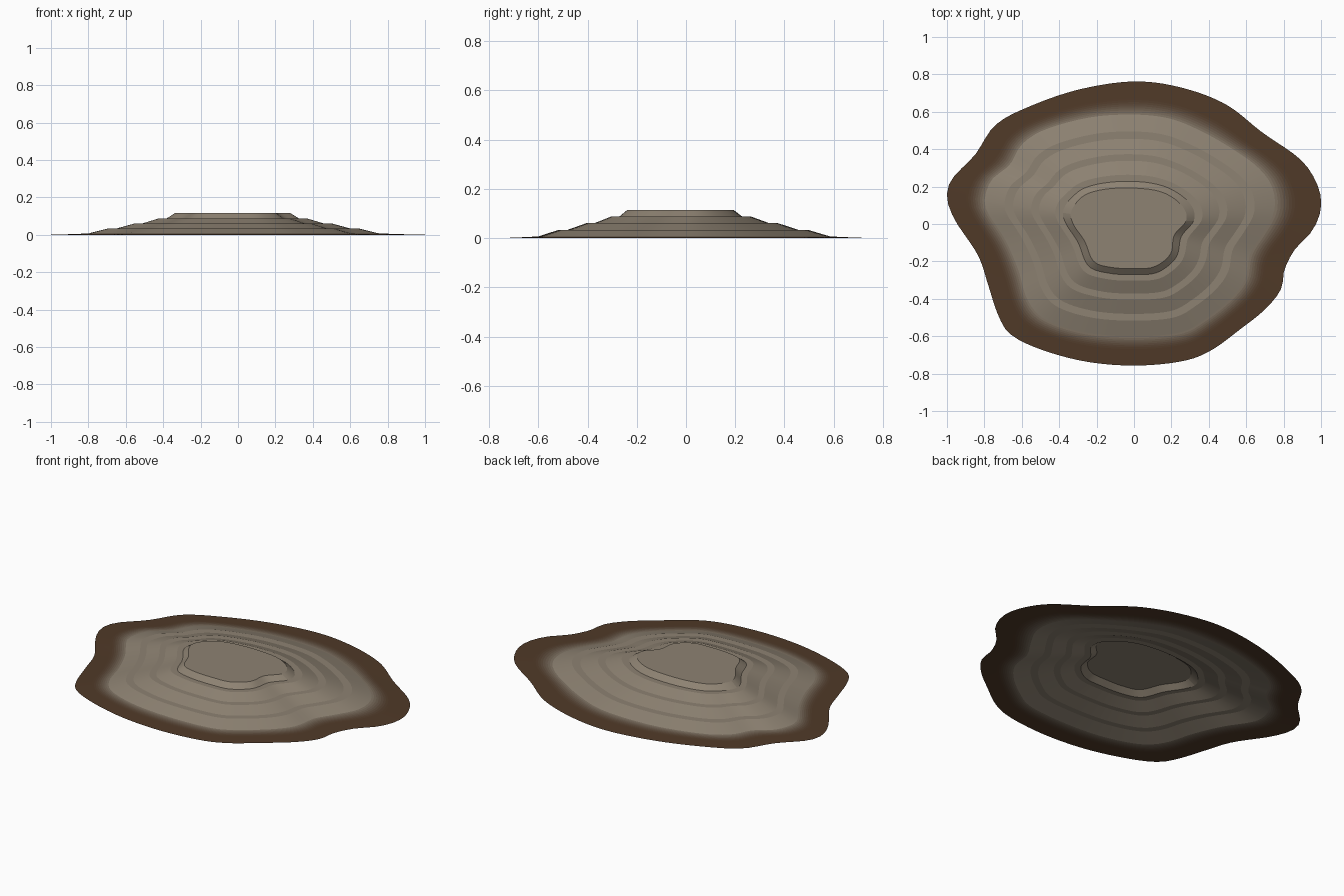
import bpy, bmesh, math
from mathutils import Vector

if "Cube" in bpy.data.objects:
    bpy.data.objects.remove(bpy.data.objects["Cube"])

SEG = 120

# Plan outlines, counter-clockwise from the right side
DIRT = [(1.0, .09), (.98, .21), (.89, .345), (.685, .49), (.49, .64), (.25, .73),
        (0, .762), (-.29, .72), (-.555, .63), (-.74, .53), (-.85, .37), (-.97, .245),
        (-1.0, .145), (-.957, .02), (-.835, -.165), (-.78, -.325), (-.727, -.485),
        (-.66, -.59), (-.5, -.67), (-.26, -.735), (0, -.757), (.25, -.735),
        (.405, -.68), (.565, -.565), (.7, -.457), (.785, -.35), (.805, -.243),
        (.86, -.136), (.957, -.03)]
BASE = [(.75, .07), (.738, .2), (.658, .307), (.513, .41), (.353, .5), (.19, .564),
        (0, .585), (-.235, .57), (-.475, .505), (-.6, .425), (-.663, .318),
        (-.76, .238), (-.797, .142), (-.786, .067), (-.69, -.083), (-.62, -.243),
        (-.57, -.404), (-.476, -.51), (-.262, -.58), (0, -.6), (.246, -.58),
        (.38, -.51), (.513, -.404), (.594, -.297), (.62, -.163), (.685, -.056)]
TOP = [(.28, .02), (.255, .1), (.15, .17), (0, .192), (-.16, .185), (-.27, .15),
       (-.335, .07), (-.325, 0), (-.265, -.09), (-.215, -.2), (-.12, -.232),
       (0, -.238), (.11, -.228), (.195, -.16), (.215, -.06)]


def outline(pts):
    """Smooth closed curve through pts, resampled at equal polar angles."""
    n, dense = len(pts), []
    for i in range(n):
        a, b, c, d = (Vector(pts[(i + k) % n]) for k in (-1, 0, 1, 2))
        for s in range(12):
            t = s / 12
            dense.append(.5 * (2 * b + (c - a) * t + (2 * a - 5 * b + 4 * c - d) * t * t
                               + (3 * b - a - 3 * c + d) * t ** 3))
    polar = sorted((math.atan2(p.y, p.x) % math.tau, p.length) for p in dense)
    polar = ([(polar[-1][0] - math.tau, polar[-1][1])] + polar
             + [(polar[0][0] + math.tau, polar[0][1])])
    out, j = [], 0
    for i in range(SEG):
        ang = math.tau * i / SEG
        while polar[j + 1][0] < ang:
            j += 1
        (a0, r0), (a1, r1) = polar[j], polar[j + 1]
        r = r0 + (r1 - r0) * (ang - a0) / max(a1 - a0, 1e-9)
        out.append(Vector((r * math.cos(ang), r * math.sin(ang))))
    return out


def material(name, rgb):
    m = bpy.data.materials.new(name)
    m.diffuse_color = (*rgb, 1)
    m.use_nodes = True
    m.node_tree.nodes["Principled BSDF"].inputs["Base Color"].default_value = m.diffuse_color
    return m


def loft(name, outer, inner, steps, mats, cap=False):
    """Skin rings blended from outer to inner; steps = (fraction, height)."""
    bm = bmesh.new()
    rings = [[bm.verts.new((*o.lerp(i, t), z)) for o, i in zip(outer, inner)]
             for t, z in steps]
    for k, (a, b) in enumerate(zip(rings, rings[1:])):
        for i in range(SEG):
            j = (i + 1) % SEG
            f = bm.faces.new((a[i], a[j], b[j], b[i]))
            f.material_index = min(k, len(mats) - 1)
    if cap:
        bm.faces.new(rings[-1])
    me = bpy.data.meshes.new(name)
    bm.to_mesh(me)
    bm.free()
    for m in mats:
        me.materials.append(m)
    ob = bpy.data.objects.new(name, me)
    bpy.context.collection.objects.link(ob)
    bpy.context.view_layer.objects.active = ob
    ob.select_set(True)
    bpy.ops.object.shade_smooth_by_angle(angle=math.radians(9))
    ob.select_set(False)


dirt, base, top = outline(DIRT), outline(BASE), outline(TOP)
stone_rgb, soil_rgb = Vector((.27, .225, .17)), Vector((.08, .042, .021))

# Terraced stone mound: alternating slopes and flat ledges
terraces = [(0, .007), (.23, .034), (.33, .034), (.54, .061), (.63, .061),
            (.82, .088), (.91, .088), (1, .115)]
loft("terraced_mound", base, top, terraces, [material("stone", stone_rgb)], cap=True)

# Soil apron, fading to the stone colour beside the mound
FADE = 8
apron = [(0, 0), (.5, .003)] + [(.5 + .5 * k / FADE, .003 + .004 * k / FADE)
                                for k in range(1, FADE + 1)]
soils = [material("soil", soil_rgb)]
soils += [material(f"soil_fade_{k}", soil_rgb.lerp(stone_rgb, .8 * ((k + .5) / FADE) ** 2))
          for k in range(FADE)]
loft("soil_apron", dirt, base, apron, soils)
